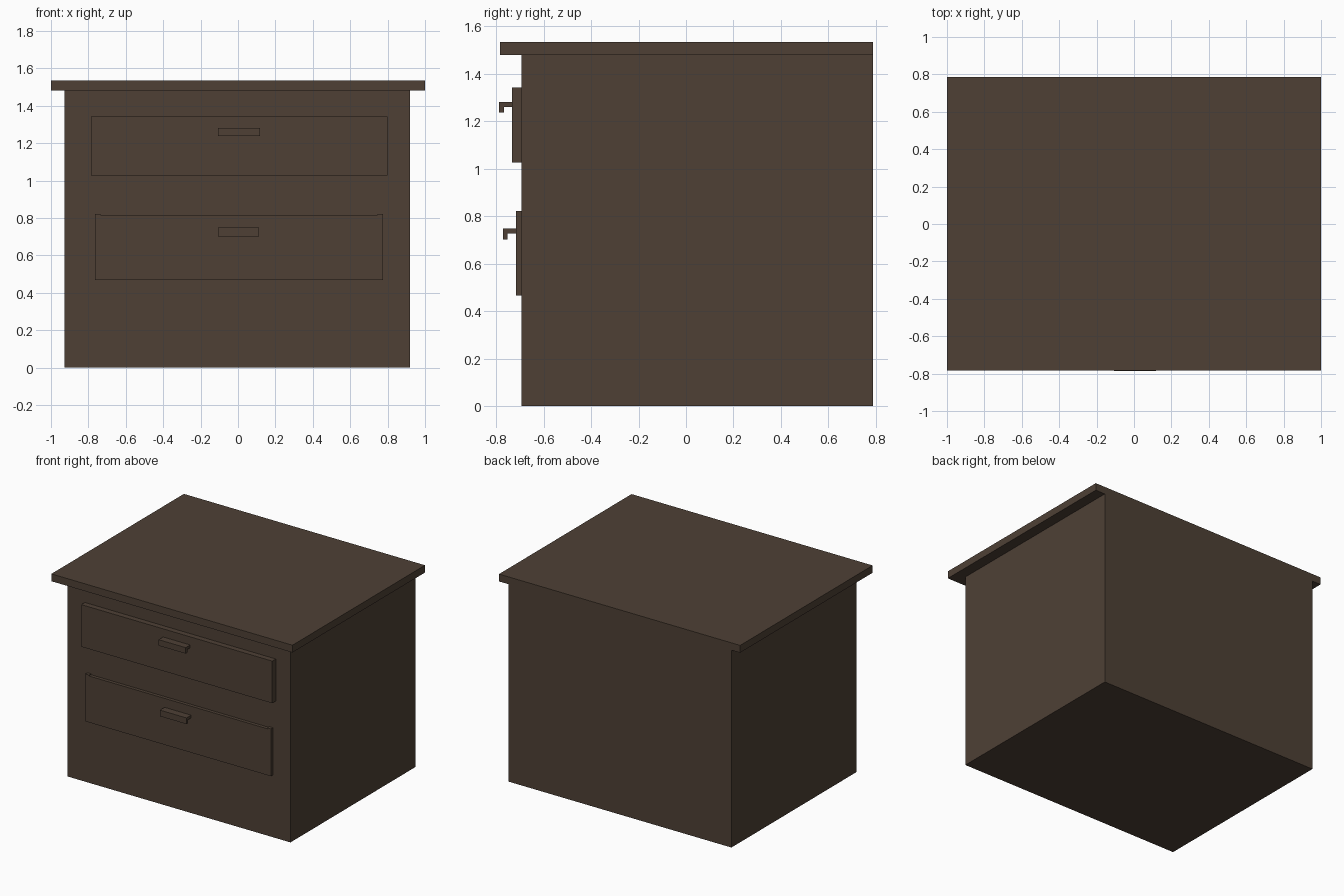
import bpy, bmesh

if "Cube" in bpy.data.objects:
    bpy.data.objects.remove(bpy.data.objects["Cube"])

wood = bpy.data.materials.new("dark_brown_wood")
wood.diffuse_color = (0.0762, 0.0513, 0.0356, 1.0)
wood.use_nodes = True
wood.node_tree.nodes["Principled BSDF"].inputs["Base Color"].default_value = wood.diffuse_color


def extrude(name, profile, to3d, offset):
    """Solid made from a closed profile pushed along an offset."""
    bm = bmesh.new()
    face = bm.faces.new([bm.verts.new(to3d(a, b)) for a, b in profile])
    res = bmesh.ops.extrude_face_region(bm, geom=[face])
    verts = [v for v in res["geom"] if isinstance(v, bmesh.types.BMVert)]
    bmesh.ops.translate(bm, verts=verts, vec=offset)
    bmesh.ops.recalc_face_normals(bm, faces=bm.faces)
    mesh = bpy.data.meshes.new(name)
    bm.to_mesh(mesh)
    bm.free()
    mesh.materials.append(wood)
    obj = bpy.data.objects.new(name, mesh)
    bpy.context.collection.objects.link(obj)
    return obj


def box(name, x, y, z):
    rect = [(x[0], z[0]), (x[1], z[0]), (x[1], z[1]), (x[0], z[1])]
    return extrude(name, rect, lambda a, b: (a, y[0], b), (0, y[1] - y[0], 0))


def handle(name, x, y, z):
    """L-shaped pull: flat shelf with a lip hanging from its front edge."""
    (y0, y1), (z0, z1), t = y, z, 0.021
    prof = [(y1, z1), (y0, z1), (y0, z0), (y0 + t, z0), (y0 + t, z1 - t), (y1, z1 - t)]
    return extrude(name, prof, lambda a, b: (x[0], a, b), (x[1] - x[0], 0, 0))


# Carcass and overhanging top, flush at the back
box("cabinet_body", (-0.928, 0.92), (-0.692, 0.787), (0, 1.48))
box("table_top", (-1, 1), (-0.783, 0.787), (1.48, 1.535))

# Upper drawer
box("upper_drawer_front", (-0.786, 0.798), (-0.734, -0.692), (1.027, 1.343))
handle("upper_drawer_handle", (-0.107, 0.117), (-0.787, -0.734), (1.237, 1.282))

# Lower drawer, with a very shallow dip along its top edge
notched = [(-0.765, 0.467), (0.775, 0.467), (0.775, 0.822), (0.745, 0.822),
           (0.745, 0.815), (-0.735, 0.815), (-0.735, 0.822), (-0.765, 0.822)]
extrude("lower_drawer_front", notched, lambda a, b: (a, -0.717, b), (0, 0.025, 0))
handle("lower_drawer_handle", (-0.107, 0.113), (-0.772, -0.717), (0.702, 0.748))
